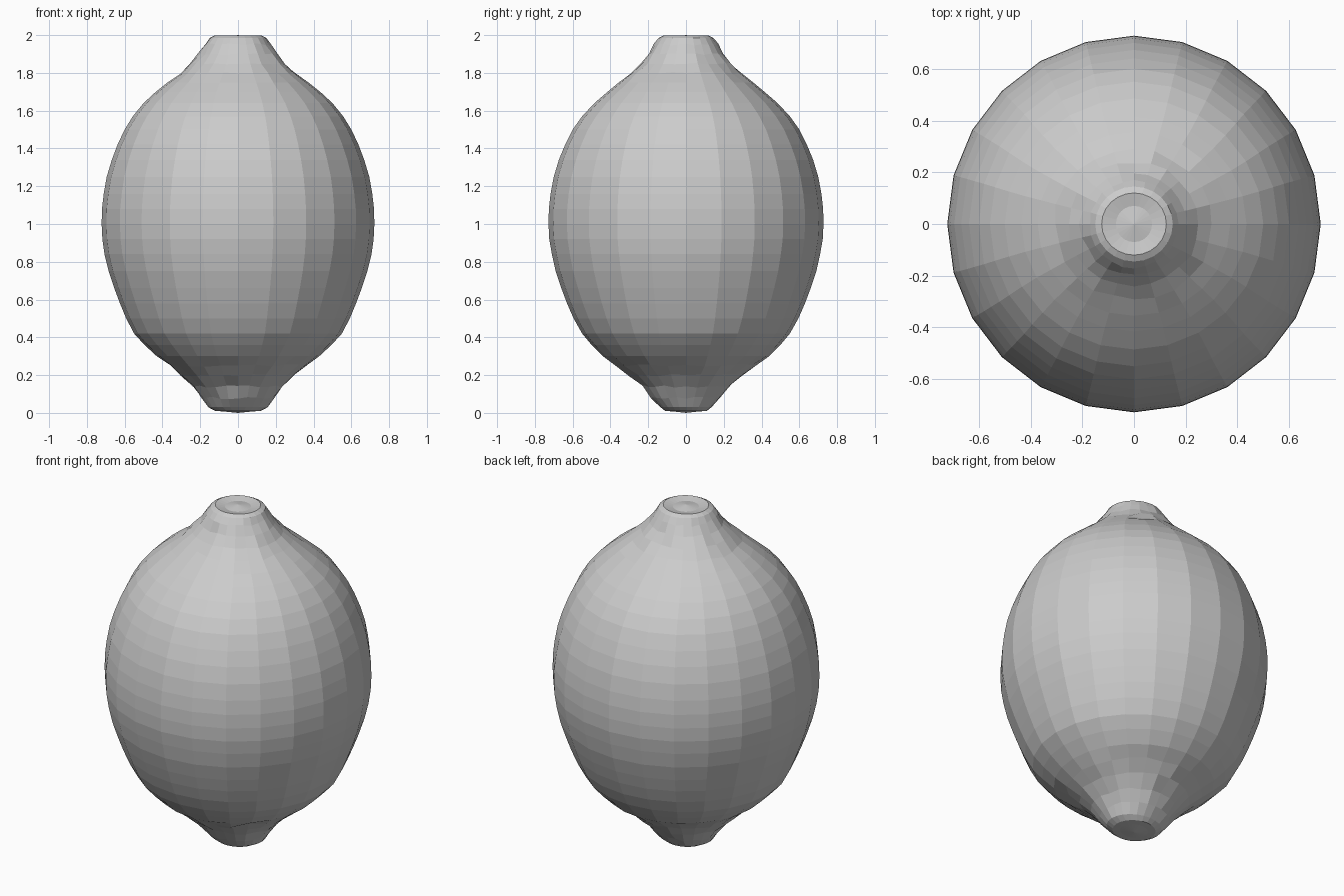
import bpy, bmesh, math, random

random.seed(4)
SIDES = 24

# Lathe profile of the fruit: height, half-width in x, half-width in y
profile = [
    (0.008, 0.08, 0.07), (0.010, 0.12, 0.11), (0.03, 0.157, 0.135),
    (0.08, 0.19, 0.18), (0.14, 0.235, 0.23), (0.20, 0.30, 0.30),
    (0.25, 0.36, 0.37), (0.30, 0.43, 0.44), (0.36, 0.495, 0.50),
    (0.42, 0.55, 0.55), (0.50, 0.592, 0.595), (0.58, 0.625, 0.63),
    (0.66, 0.655, 0.66), (0.75, 0.685, 0.69), (0.84, 0.707, 0.71),
    (0.92, 0.718, 0.724), (1.00, 0.722, 0.728), (1.08, 0.720, 0.726),
    (1.16, 0.711, 0.717), (1.25, 0.695, 0.70), (1.34, 0.668, 0.673),
    (1.42, 0.638, 0.64), (1.50, 0.600, 0.60), (1.57, 0.557, 0.55),
    (1.64, 0.50, 0.485), (1.70, 0.435, 0.415), (1.75, 0.372, 0.355),
    (1.80, 0.305, 0.29), (1.85, 0.252, 0.24), (1.90, 0.207, 0.20),
    (1.95, 0.170, 0.168), (1.985, 0.150, 0.145), (1.998, 0.125, 0.12),
    (1.988, 0.07, 0.07),
]

bm = bmesh.new()
rings = []
for z, rx, ry in profile:
    # the two tips are slightly crumpled, the body is regular
    tip = 0.006 if (0.05 < z < 0.26 or 1.78 < z < 1.96) else 0.0
    ring = []
    for i in range(SIDES):
        a = math.tau * i / SIDES
        k = 1 + random.uniform(-tip, tip) * 5
        ring.append(bm.verts.new((rx * k * math.cos(a), ry * k * math.sin(a),
                                  z + random.uniform(-tip, tip))))
    rings.append(ring)

# Skin between rings
for low, high in zip(rings, rings[1:]):
    for i in range(SIDES):
        j = (i + 1) % SIDES
        bm.faces.new((low[i], low[j], high[j], high[i]))

# Closed tips
bottom = bm.verts.new((0, 0, 0.0))
top = bm.verts.new((0, 0, 2.0))
for i in range(SIDES):
    j = (i + 1) % SIDES
    bm.faces.new((bottom, rings[0][j], rings[0][i]))
    bm.faces.new((top, rings[-1][i], rings[-1][j]))

bmesh.ops.recalc_face_normals(bm, faces=bm.faces)
mesh = bpy.data.meshes.new("lemon_body")
bm.to_mesh(mesh)
bm.free()

# Plain light grey surface, flat shaded
grey = bpy.data.materials.new("light_grey")
grey.diffuse_color = (0.6, 0.6, 0.6, 1)
mesh.materials.append(grey)
lemon = bpy.data.objects.new("lemon_body", mesh)
bpy.context.collection.objects.link(lemon)
